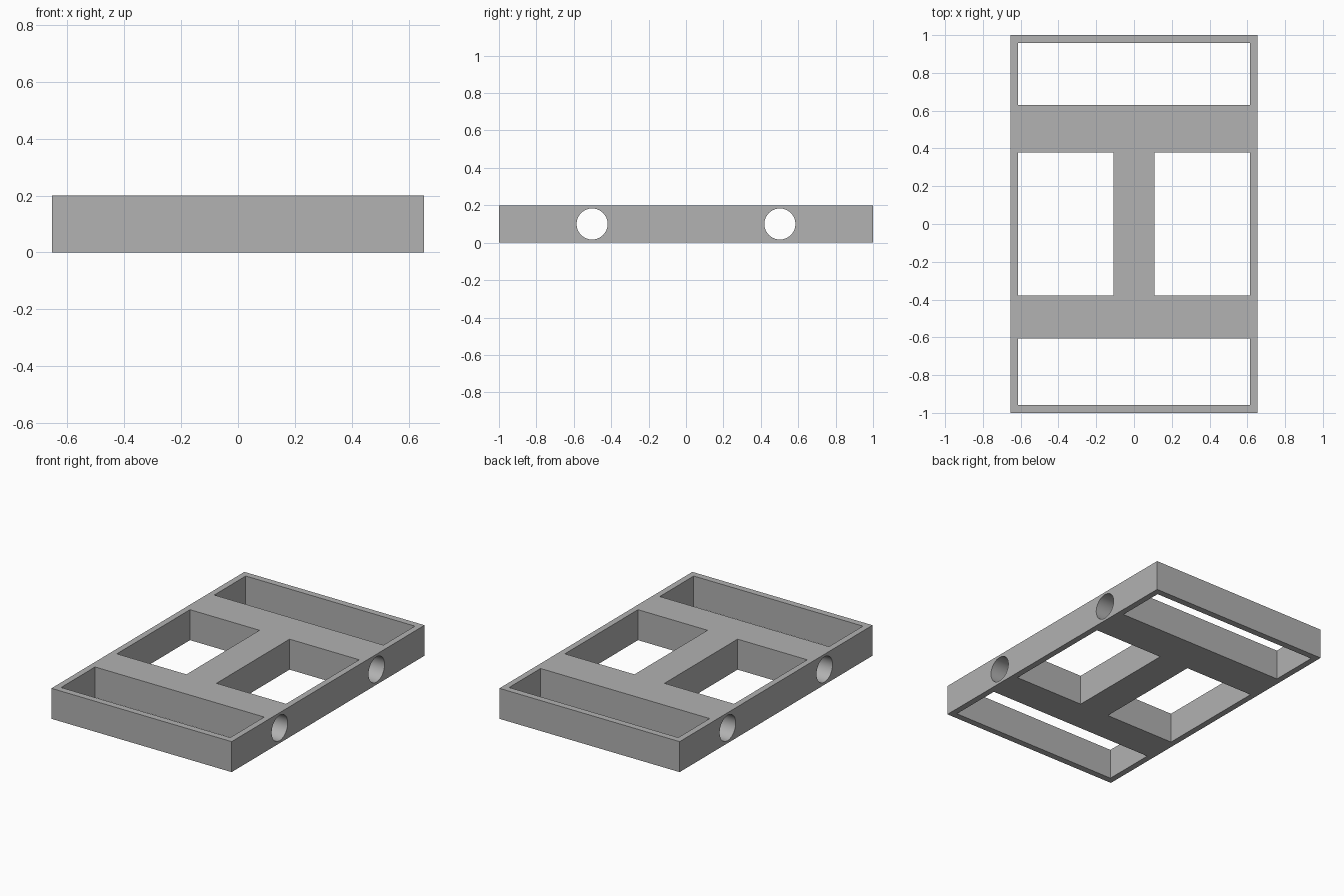
import bpy
import math

old = bpy.data.objects.get("Cube")
if old:
    bpy.data.objects.remove(old, do_unlink=True)

W, L, H = 0.654, 1.0, 0.2      # half width, half length, height
IN_X, IN_Y = 0.614, 0.957      # inside faces of the rim

grey = bpy.data.materials.new("light_grey")
grey.use_nodes = True
colour = (0.445, 0.445, 0.445, 1)
grey.diffuse_color = colour
grey.node_tree.nodes["Principled BSDF"].inputs["Base Color"].default_value = colour


def box(name, x0, x1, y0, y1, z0, z1):
    bpy.ops.mesh.primitive_cube_add(
        size=1, location=((x0 + x1) / 2, (y0 + y1) / 2, (z0 + z1) / 2))
    ob = bpy.context.object
    ob.name = name
    ob.scale = (x1 - x0, y1 - y0, z1 - z0)
    bpy.ops.object.transform_apply(location=False, rotation=False, scale=True)
    return ob


def cut(target, cutter):
    mod = target.modifiers.new("cut", "BOOLEAN")
    mod.operation = "DIFFERENCE"
    mod.solver = "EXACT"
    mod.object = cutter
    bpy.context.view_layer.objects.active = target
    bpy.ops.object.modifier_apply(modifier=mod.name)
    bpy.data.objects.remove(cutter, do_unlink=True)


# Solid slab that becomes the frame with its crossbars and spine
frame = box("frame", -W, W, -L, L, 0, H)
frame.data.materials.append(grey)

# Open bays: one at each end, two beside the central spine
bays = [
    (-IN_X, IN_X, -IN_Y, -0.605),
    (-IN_X, IN_X, 0.631, IN_Y),
    (-IN_X, -0.109, -0.379, 0.379),
    (0.109, IN_X, -0.379, 0.379),
]
for bay in bays:
    cut(frame, box("bay_cutter", *bay, -0.1, H + 0.1))

# Round bores running the full width of each crossbar
for y in (-0.502, 0.502):
    bpy.ops.mesh.primitive_cylinder_add(
        vertices=64, radius=0.083, depth=2, location=(0, y, H / 2),
        rotation=(0, math.pi / 2, 0))
    cut(frame, bpy.context.object)

# Smooth bores, sharp corners
bpy.ops.object.select_all(action="DESELECT")
frame.select_set(True)
bpy.context.view_layer.objects.active = frame
bpy.ops.object.shade_smooth_by_angle(angle=math.radians(30))
